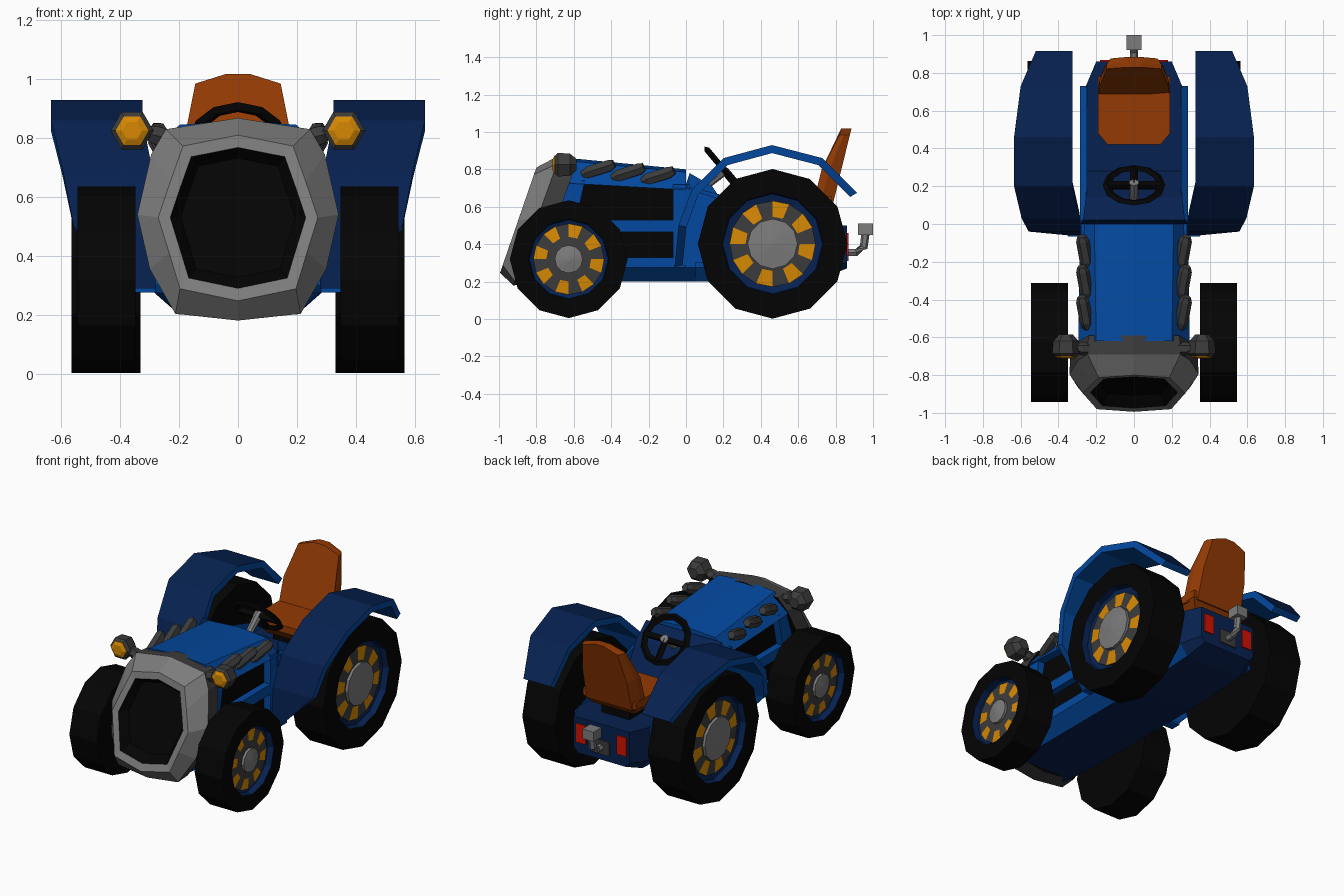
import bpy, bmesh, math
from mathutils import Vector

if "Cube" in bpy.data.objects:
    bpy.data.objects.remove(bpy.data.objects["Cube"])

COL = {"black": (.0012, .0012, .0012), "navy": (.002, .015, .08), "blue": (.001, .066, .35),
       "steel": (.20, .20, .20), "dark grey": (.045, .045, .045), "amber": (.68, .25, .001),
       "tan": (.29, .042, .001), "red": (.65, .006, .001)}
NAMES = list(COL)
MATS = []
for n, c in COL.items():
    m = bpy.data.materials.new(n)
    m.diffuse_color = (*c, 1)
    m.use_nodes = True
    m.node_tree.nodes["Principled BSDF"].inputs["Base Color"].default_value = m.diffuse_color
    MATS.append(m)


def loft(name, rings, mat, cap=None):
    """Join closed rings of points; mat is a colour or a rule mat(band, side)."""
    n = len(rings[0])
    rule = mat if callable(mat) else (lambda b, k: mat)
    cap = cap or rule(0, 0)
    bm = bmesh.new()
    vs = [[bm.verts.new(p) for p in r] for r in rings]
    for b in range(len(rings) - 1):
        for k in range(n):
            j = (k + 1) % n
            f = bm.faces.new((vs[b][k], vs[b][j], vs[b + 1][j], vs[b + 1][k]))
            f.material_index = NAMES.index(rule(b, k))
    for r in (vs[0], vs[-1]):
        bm.faces.new(r).material_index = NAMES.index(cap)
    bmesh.ops.recalc_face_normals(bm, faces=bm.faces)
    me = bpy.data.meshes.new(name)
    bm.to_mesh(me)
    bm.free()
    for m in MATS:
        me.materials.append(m)
    o = bpy.data.objects.new(name, me)
    bpy.context.collection.objects.link(o)
    return o


def box(name, x, y, z, mat):
    ring = lambda zz: [(x[0], y[0], zz), (x[1], y[0], zz), (x[1], y[1], zz), (x[0], y[1], zz)]
    return loft(name, [ring(z[0]), ring(z[1])], mat)


def tube(name, pts, radii, n, mat, cap=None):
    """Round rings along a path, facing along it."""
    pts = [Vector(p) for p in pts]
    rings = []
    for i, p in enumerate(pts):
        d = (pts[min(i + 1, len(pts) - 1)] - pts[max(i - 1, 0)]).normalized()
        u = d.cross(Vector((0, 0, 1)) if abs(d.z) < .9 else Vector((1, 0, 0))).normalized()
        v = d.cross(u)
        rings.append([p + radii[i] * (u * math.cos(a) + v * math.sin(a))
                      for a in (2 * math.pi * k / n for k in range(n))])
    return loft(name, rings, mat, cap)


def lathe(name, c, prof, n, mat, cap, s):
    """Profile of (x offset, radius) spun around the axle direction."""
    rings = [[(s * (c[0] + x), c[1] + r * math.sin(2 * math.pi * k / n), c[2] + r * math.cos(2 * math.pi * k / n))
              for k in range(n)] for x, r in prof]
    return loft(name, rings, mat, cap)


def wheel(name, c, w, R, rim, spoke, hub, s):
    lathe(name + "_tyre", c, [(-w, R * .6), (-w, R), (w, R), (w, rim), (w - .04, rim * .98), (w - .05, spoke * .97)],
          12, lambda b, k: "black" if b < 3 else "navy", "black", s)
    lathe(name + "_spokes", c, [(w - .07, spoke), (w - .035, spoke), (w - .03, spoke * .63), (w - .028, hub * .8)],
          16, lambda b, k: "amber" if b == 1 and k % 2 == 0 else "dark grey", "dark grey", s)
    lathe(name + "_hub", c, [(w - .06, hub), (w - .012, hub), (w, .012)], 12, "steel", "steel", s)


def mirror_outline(half):
    return half + [(-x, z) for x, z in half[-2:0:-1]]


# radiator shell: tilted outline, bevel, front ring, recessed grille
outer = mirror_outline([(0, .868), (.245, .83), (.295, .745), (.342, .54), (.30, .355), (.213, .203), (0, .18)])
ring = mirror_outline([(0, .81), (.187, .773), (.23, .652), (.271, .53), (.234, .41), (.197, .288), (0, .247)])
scaled = lambda o, f: [(x * f, .53 + (z - .53) * f) for x, z in o]
plane = lambda o, y, k, z0: [(x, y - (z0 - min(z, z0)) * k, z) for x, z in o]
loft("radiator_shell", [plane(scaled(outer, .985), -.59, .36, .82), plane(outer, -.69, .36, .83),
                        plane(ring, -.80, .345, .81), plane(scaled(ring, .85), -.795, .345, .81),
                        plane(scaled(ring, .72), -.74, .345, .81)],
     lambda b, k: ["dark grey", "steel", "steel", "black"][b], "black")

# hood, engine block and side frame
hood = lambda y, t, a, h, b, z: [(-b, y, z), (-a, y, h), (0, y, t), (a, y, h), (b, y, z)]
loft("hood", [hood(-.62, .86, .2, .845, .295, .725), hood(0, .80, .21, .785, .285, .69)], "blue")
box("engine_block", (-.235, .235), (-.72, 0), (.25, .75), "black")
side = lambda y, u, w, a, c, b: [(-u, y, a), (u, y, a), (w, y, c), (w, y, b), (-w, y, b), (-w, y, c)]
loft("chassis", [side(-.86, .18, .22, .2, .27, .3), side(-.6, .2, .28, .2, .275, .33),
                 side(.05, .2, .285, .2, .275, .33)],
     lambda b, k: "navy" if k == 0 else "blue", "navy")
box("step", (-.35, .35), (-.065, 0), (.275, .29), "blue")
for s in (1, -1):
    x = sorted((s * .22, s * .28))
    box("side_rail", x, (-.66, .0), (.465, .53), "blue")
    box("rear_post", x, (-.07, .02), (.3, .72), "blue")
    loft("front_post", [[(x[0], -.74, .3), (x[1], -.74, .3), (x[1], -.64, .3), (x[0], -.64, .3)],
                        [(x[0], -.64, .74), (x[1], -.64, .74), (x[1], -.54, .74), (x[0], -.54, .74)]], "blue")
    # exhaust stubs
    for i in range(3):
        y, z = -.465 + i * .16, .805 - i * .018
        tube("exhaust_stub", [(s * .243, y - .085, z - .037), (s * .252, y - .055, z - .02),
                              (s * .272, y + .055, z + .015), (s * .278, y + .08, z + .027)],
             [.026, .035, .035, .024], 6, "dark grey")
    # headlights
    tube("headlight", [(s * .36, -.585, .825), (s * .36, -.62, .825), (s * .36, -.685, .825), (s * .36, -.70, .825)],
         [.035, .068, .073, .055], 6, "dark grey")
    tube("headlight_lens", [(s * .36, -.69, .825), (s * .36, -.703, .825), (s * .36, -.713, .825)],
         [.056, .056, .034], 6, "amber")
    tube("headlight_arm", [(s * .24, -.66, .80), (s * .28, -.66, .81), (s * .33, -.65, .825)],
         [.035, .035, .018], 6, "dark grey")

# rear tub with cowl and floor
loft("tub", [side(0, .2, .285, .2, .275, .72), side(.02, .2, .27, .2, .275, .78), side(.14, .2, .255, .2, .275, .71),
             side(.28, .2, .255, .2, .275, .5), side(.73, .2, .255, .22, .285, .5),
             side(.86, .17, .2, .27, .30, .5)],
     lambda b, k: "blue" if k in (1, 2, 4, 5) and b < 4 else "navy", "navy")

# rear fenders: arched strips, thickness toward the axle
rows = [(.915, .675, .325, .52), (.73, .86, .325, .60), (.46, .93, .325, .635), (.2, .86, .325, .635),
        (.03, .69, .29, .595), (-.04, .5, .28, .558), (-.06, .28, .26, .35)]
for s in (1, -1):
    # sill strip along the tub
    loft("sill", [[(s * .25, 0, .3), (s * .285, 0, .3), (s * .285, 0, .70), (s * .25, 0, .72)],
                  [(s * .25, .73, .3), (s * .285, .73, .3), (s * .285, .73, .46), (s * .25, .73, .5)]], "blue")
    sections = []
    for y, z, a, b in rows:
        d = (Vector((.46, .4)) - Vector((y, z))).normalized() * .043
        sections.append([(s * a, y, z), (s * b, y, z), (s * b, y + d.x, z + d.y), (s * a, y + d.x, z + d.y)])
    loft("rear_fender", sections, lambda b, k: "navy" if k == 0 else "blue", "blue")
    # wheels and tail lights
    wheel("front_wheel", (.447, -.627, .32), .098, .315, .215, .19, .075, s)
    wheel("rear_wheel", (.448, .463, .402), .117, .40, .272, .23, .134, s)
    box("tail_light", sorted((s * .11, s * .18)), (.85, .868), (.34, .46), "red")

# seat: cushion and tall back with forward wings
cush = lambda z, f: [(x * f, .6 + (y - .6) * f, z) for x, y in
                     ((-.14, .42), (.14, .42), (.19, .48), (.19, .78), (-.19, .78), (-.19, .48))]
loft("seat_cushion", [cush(.56, .8), cush(.61, 1), cush(.655, 1)], "tan")
back = [(-.19, .60), (-.182, .80), (-.145, .985), (-.04, 1.018), (.04, 1.018), (.145, .985), (.182, .80), (.19, .60)]
wing = lambda x, z: .05 if abs(x) > .15 else 0
loft("seat_back", [[(x, .725 + (z - .6) * .25 - wing(x, z), z) for x, z in back],
                   [(x, .745 + (z - .6) * .26 - wing(x, z) * .6, z) for x, z in back],
                   [(x * .86, .782 + (z - .6) * .245, z) for x, z in back]], "tan")
box("seat_mount", (-.1, .1), (.5, .72), (.48, .58), "black")

# steering wheel, tilted toward the driver
hub = Vector((0, .205, .795))
u, v, nrm = Vector((1, 0, 0)), Vector((0, .643, -.766)), Vector((0, .766, .643))
rim = []
for r, h in ((.166, 0), (.145, .016), (.122, 0), (.145, -.016), (.166, 0)):
    rim.append([hub + r * (u * math.cos(a) + v * math.sin(a)) + nrm * h
                for a in (2 * math.pi * k / 12 for k in range(12))])
o = loft("steering_wheel", rim, "black")
bm = bmesh.new()
bm.from_mesh(o.data)
bmesh.ops.delete(bm, geom=[f for f in bm.faces if len(f.verts) > 4], context='FACES_ONLY')
bmesh.ops.remove_doubles(bm, verts=bm.verts, dist=.0005)
bmesh.ops.recalc_face_normals(bm, faces=bm.faces)
bm.to_mesh(o.data)
bm.free()
for a in (0, 90, 180):
    d = u * math.cos(math.radians(a)) + v * math.sin(math.radians(a))
    tube("steering_spoke", [hub, hub + d * .14], [.022, .022], 4, "black")
tube("steering_column", [hub + nrm * .02, hub - nrm * .02, hub - nrm * .19], [.026, .026, .018], 8, "steel")

# tow hitch
box("hitch_plate", (-.06, .06), (.84, .87), (.31, .40), "dark grey")
tube("hitch_bar", [(0, .84, .355), (0, .91, .355), (0, .95, .385), (0, .96, .46)], [.022] * 4, 6, "steel")
box("hitch_block", (-.04, .04), (.92, 1.0), (.45, .512), "steel")
